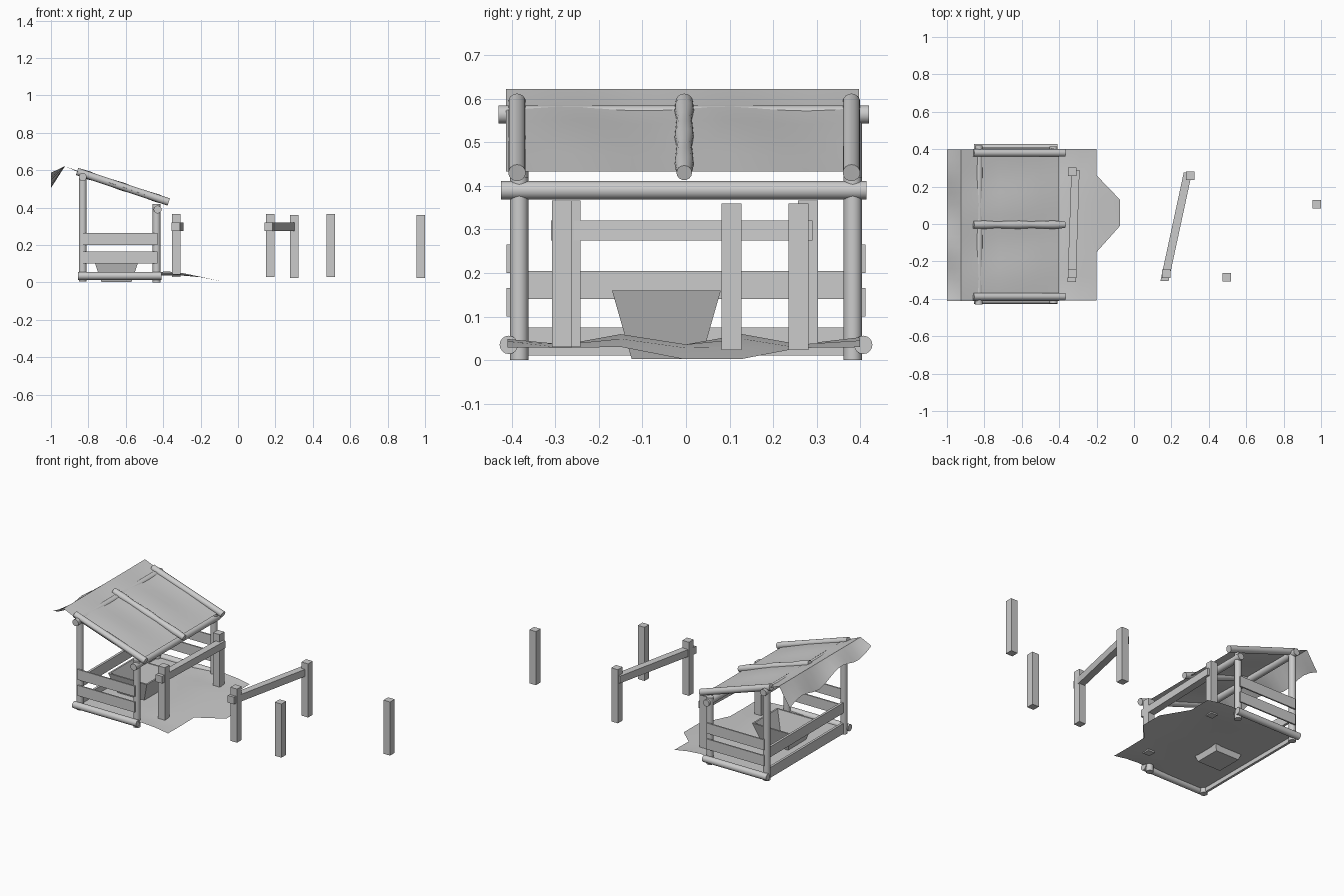
import bpy, bmesh, math
from mathutils import Vector

cube = bpy.data.objects.get("Cube")
if cube:
    bpy.data.objects.remove(cube, do_unlink=True)

GREY = (0.6, 0.6, 0.6, 1)
mat = bpy.data.materials.new("plain grey")
mat.use_nodes = True
mat.diffuse_color = GREY
mat.node_tree.nodes["Principled BSDF"].inputs["Base Color"].default_value = GREY


def finish(name, bm, smooth=False):
    mesh = bpy.data.meshes.new(name)
    bm.normal_update()
    bm.to_mesh(mesh)
    bm.free()
    mesh.materials.append(mat)
    obj = bpy.data.objects.new(name, mesh)
    bpy.context.collection.objects.link(obj)
    if smooth:
        bpy.ops.object.select_all(action='DESELECT')
        obj.select_set(True)
        bpy.context.view_layer.objects.active = obj
        bpy.ops.object.shade_smooth_by_angle(angle=math.radians(40))
    return obj


def log(name, a, b, r=0.021, knots=0.0):
    """Round pole from a to b, optionally a little lumpy along its length."""
    a, b = Vector(a), Vector(b)
    turn = (b - a).to_track_quat('Z', 'Y')
    bm = bmesh.new()
    steps, sides = (8 if knots else 1), 16
    rings = []
    for i in range(steps + 1):
        c = a.lerp(b, i / steps)
        rr = r * (1 + knots * math.sin(i * 2.1))
        rings.append([bm.verts.new(c + turn @ Vector((rr * math.cos(t), rr * math.sin(t), 0)))
                      for t in (math.tau * k / sides for k in range(sides))])
    for lo, hi in zip(rings, rings[1:]):
        for k in range(sides):
            n = (k + 1) % sides
            bm.faces.new((lo[k], lo[n], hi[n], hi[k]))
    bm.faces.new(rings[0][::-1])
    bm.faces.new(rings[-1])
    return finish(name, bm, True)


def box(name, x, y, z):
    """Box between pairs of limits."""
    bm = bmesh.new()
    bmesh.ops.create_cube(bm, size=1)
    for v in bm.verts:
        v.co = Vector([lim[0] if c < 0 else lim[1] for c, lim in zip(v.co, (x, y, z))])
    return finish(name, bm)


def post(name, x, y, bottom=0.03, h=0.023):
    box(name, (x - h, x + h), (y - h, y + h), (bottom, bottom + 0.337))


def rail(name, a, b, z=(0.275, 0.32), h=0.022):
    """Slanting fence rail with a rectangular section."""
    obj = box(name, (-h, h), (0, 1), z)
    for v in obj.data.vertices:
        t = v.co.y
        v.co.x += a[0] + (b[0] - a[0]) * t
        v.co.y = a[1] + (b[1] - a[1]) * t


def sheet(name, xs, ys, height):
    """Grid surface with its height given by a function."""
    bm = bmesh.new()
    grid = [[bm.verts.new((x, y, height(x, y))) for y in ys] for x in xs]
    for r0, r1 in zip(grid, grid[1:]):
        for j in range(len(ys) - 1):
            bm.faces.new((r0[j], r1[j], r1[j + 1], r0[j + 1]))
    return bm, grid


def ramp(x, points):
    for (x0, z0), (x1, z1) in zip(points, points[1:]):
        if x <= x1:
            return z0 + (z1 - z0) * (x - x0) / (x1 - x0)
    return points[-1][1]


# Shelter frame
for side, s in (("right", -1), ("left", 1)):
    y = 0.383 * s
    log(f"back_post_{side}", (-0.83, y, 0.005), (-0.83, y, 0.575))
    log(f"front_post_{side}", (-0.435, y, 0), (-0.435, y, 0.42))
    log(f"base_log_{side}", (-0.855, 0.407 * s, 0.035), (-0.41, 0.407 * s, 0.035))
    for i, z in enumerate((0.1, 0.2)):
        box(f"side_plank_{side}_{i}", (-0.83, -0.43), sorted((0.403 * s, 0.412 * s)), (z, z + 0.065))
for i, z in enumerate((0.01, 0.14)):
    box(f"back_plank_{i}", (-0.84, -0.825), (-0.385, 0.385), (z, z + 0.065))
log("front_beam", (-0.43, -0.425, 0.39), (-0.43, 0.415, 0.39))
log("back_beam", (-0.83, -0.43, 0.564), (-0.83, 0.42, 0.564))
for name, y, knots in (("right", -0.388, 0), ("middle", -0.004, 0.13), ("left", 0.38, 0)):
    log(f"rafter_{name}", (-0.86, y, 0.593), (-0.37, y, 0.43), 0.02, knots)

# Roof cloth, folded over at the back
ROOF = ((-0.925, 0.622), (-0.83, 0.582), (-0.6, 0.508), (-0.4, 0.433))


def roof_height(x, y):
    if x < -0.93:
        hang = (-0.925 - x) / 0.075
        return 0.622 - hang * (0.08 + 0.09 * y + 0.022 * math.sin(y * 16))
    sag = 0.006 * math.sin(y * 17) * math.sin((x + 0.925) * 6)
    return ramp(x, ROOF) + sag


ys = [-0.413 + 0.81 * i / 14 for i in range(15)]
bm, _ = sheet("roof_cloth", (-1, -0.96, -0.925, -0.83, -0.72, -0.6, -0.5, -0.4), ys, roof_height)
finish("roof_cloth", bm, True)


# Ground sheet with a tapering tongue at the entrance
def ground_height(x, y):
    lift = max(0, 1 - abs(x + 0.38) / 0.2)
    return 0.036 + 0.024 * lift * max(0, -math.cos((y + 0.01) * 21)) - 0.008 * (x > -0.25)


ys = (-0.41, -0.28, -0.15, 0.0, 0.13, 0.26, 0.4)
bm, grid = sheet("ground_sheet", (-0.84, -0.6, -0.46, -0.38, -0.29, -0.2), ys, ground_height)
tips = [bm.verts.new((-0.075, y, 0.003)) for y in (-0.01, 0.13)]
edge = grid[-1]
bm.faces.new((edge[2], tips[0], edge[3]))
bm.faces.new((edge[3], tips[0], tips[1], edge[4]))
bm.faces.new((edge[4], tips[1], edge[5]))
finish("ground_sheet", bm, True)

# Open trough with sloping walls
bm = bmesh.new()


def ring(hx, hy, z):
    return [bm.verts.new((-0.65 + hx * sx, -0.045 + hy * sy, z))
            for sx, sy in ((-1, -1), (1, -1), (1, 1), (-1, 1))]


rings = [ring(0.08, 0.08, 0.003), ring(0.135, 0.125, 0.16),
         ring(0.125, 0.115, 0.16), ring(0.078, 0.077, 0.04)]
for lo, hi in zip(rings, rings[1:]):
    for k in range(4):
        n = (k + 1) % 4
        bm.faces.new((lo[k], lo[n], hi[n], hi[k]))
bm.faces.new(rings[0][::-1])
bm.faces.new(rings[-1])
finish("trough", bm)

# Fence posts and rails
post("near_fence_post_right", -0.33, -0.265)
post("near_fence_post_left", -0.33, 0.28)
rail("near_fence_rail", (-0.333, -0.31), (-0.313, 0.29))
post("far_fence_post_right", 0.172, -0.265)
post("far_fence_post_left", 0.3, 0.258, 0.023)
rail("far_fence_rail", (0.163, -0.305), (0.288, 0.275))
post("lone_post_right", 0.495, -0.285)
post("lone_post_left", 0.977, 0.105, 0.023)
